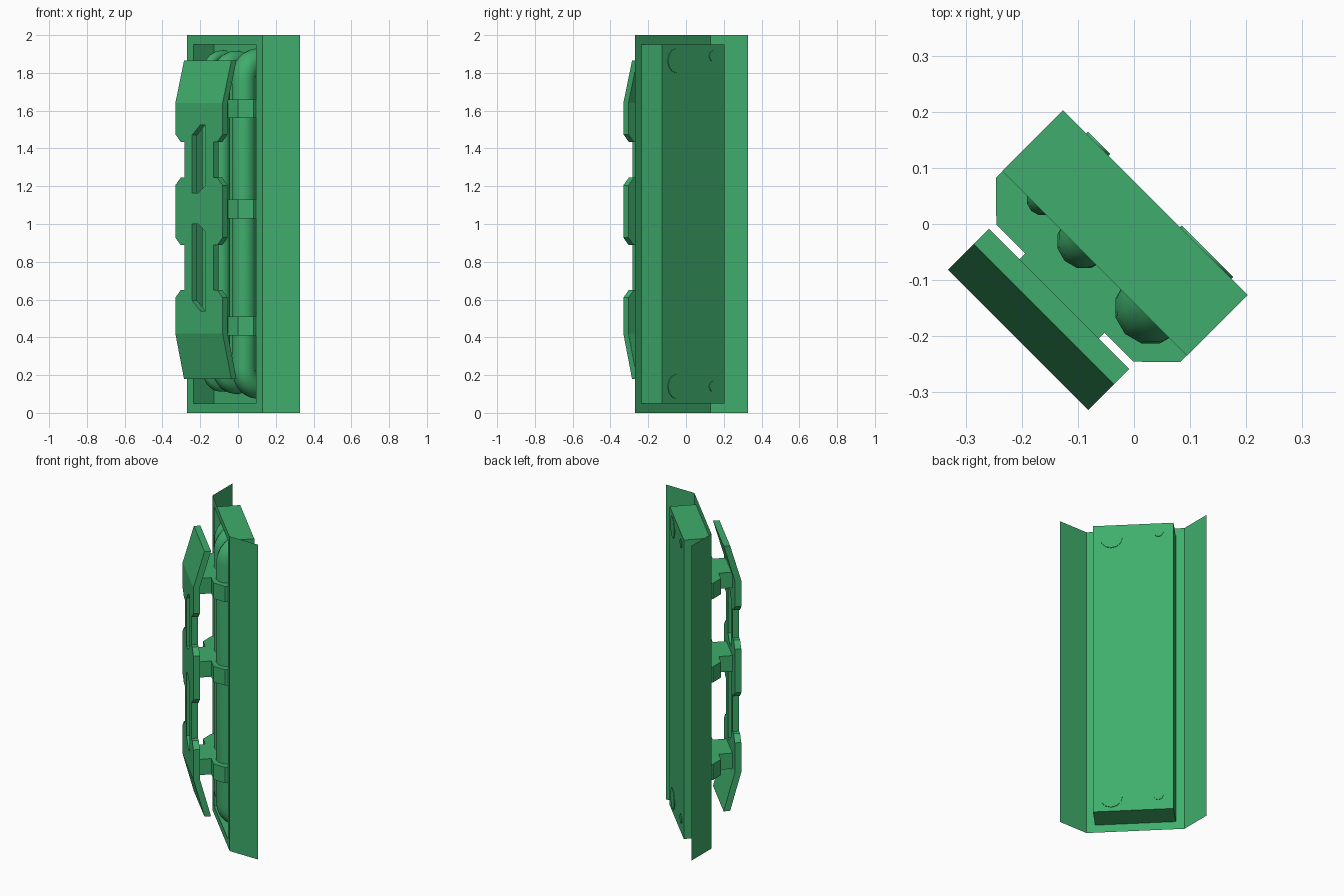
import bpy, bmesh, math

if "Cube" in bpy.data.objects:
    bpy.data.objects.remove(bpy.data.objects["Cube"])

# Local frame: X along the panel, -Y outward from its face, Z up; everything is turned -45 degrees
TURN = -math.pi / 4
green = bpy.data.materials.new("green_paint")
green.diffuse_color = (0.05, 0.42, 0.15, 1)
green.use_nodes = True
green.node_tree.nodes["Principled BSDF"].inputs["Base Color"].default_value = green.diffuse_color


def finish(obj):
    obj.rotation_euler[2] = TURN
    obj.data.materials.append(green)
    return obj


def mesh_object(name, bm):
    mesh = bpy.data.meshes.new(name)
    bm.to_mesh(mesh)
    bm.free()
    obj = bpy.data.objects.new(name, mesh)
    bpy.context.collection.objects.link(obj)
    return obj


def add_prism(bm, pts, a, b, place):
    """Solid between levels a and b; place(p, q, level) gives the 3D point."""
    lo = [bm.verts.new(place(p, q, a)) for p, q in pts]
    hi = [bm.verts.new(place(p, q, b)) for p, q in pts]
    n = len(pts)
    faces = [bm.faces.new(lo), bm.faces.new(hi[::-1])]
    for i in range(n):
        j = (i + 1) % n
        faces.append(bm.faces.new((lo[j], lo[i], hi[i], hi[j])))
    bmesh.ops.recalc_face_normals(bm, faces=faces)


def from_top(u, v, z):
    return (u, -v, z)


def from_side(v, z, u):
    return (u, -v, z)


def from_front(u, z, v):
    return (u, -v, z)


# Wall panel: thin folded sheet with a recessed niche
bm = bmesh.new()


def rect(u, v, z0, z1):
    return [bm.verts.new((x, -v, z)) for x, z in ((-u, z0), (u, z0), (u, z1), (-u, z1))]


outer = rect(0.283, 0.099, 0, 2)
inner = rect(0.233, 0.099, 0.05, 1.95)
back = rect(0.233, -0.054, 0.05, 1.95)
wing = rect(0.424, -0.042, 0, 2)
for a, b in ((outer, inner), (inner, back)):
    for i in range(4):
        j = (i + 1) % 4
        bm.faces.new((a[i], a[j], b[j], b[i]))
bm.faces.new(back)
bm.faces.new((outer[1], wing[1], wing[2], outer[2]))
bm.faces.new((wing[0], outer[0], outer[3], wing[3]))
finish(mesh_object("wall_panel", bm))


# Pipes: vertical runs that bend back into the niche at both ends
def pipe(name, u, r, z0, z1, end_v, run_v=0.085, bend=0.1, steps=6):
    arc = [(run_v - bend + bend * math.sin(t), z0 + bend - bend * math.cos(t))
           for t in (k * math.pi / 2 / steps for k in range(steps + 1))]
    path = [(end_v, z0)] + arc
    path += [(v, z0 + z1 - z) for v, z in reversed(path)]
    curve = bpy.data.curves.new(name, 'CURVE')
    curve.dimensions = '3D'
    curve.bevel_depth = r
    curve.bevel_resolution = 4
    curve.use_fill_caps = True
    spline = curve.splines.new('POLY')
    spline.points.add(len(path) - 1)
    for p, (v, z) in zip(spline.points, path):
        p.co = (u, -v, z, 1)
    obj = bpy.data.objects.new(name, curve)
    bpy.context.collection.objects.link(obj)
    bpy.ops.object.select_all(action='DESELECT')
    obj.select_set(True)
    bpy.context.view_layer.objects.active = obj
    bpy.ops.object.convert(target='MESH')
    bpy.ops.object.shade_smooth_by_angle(angle=math.radians(40))
    finish(bpy.context.view_layer.objects.active)


pipe("large_pipe", 0.127, 0.065, 0.14, 1.865, -0.058)
pipe("medium_pipe", -0.041, 0.049, 0.15, 1.868, -0.05)
pipe("small_pipe", -0.146, 0.028, 0.14, 1.89, -0.058)

# Brackets across the pipes, each with a stub that carries the cover
bracket = [(-0.232, -0.05), (0.232, -0.05), (0.232, 0.116),
           (0.173, 0.174), (-0.173, 0.174), (-0.232, 0.116)]
stub = [(-0.1, 0.174), (0.1, 0.174), (0.1, 0.256), (-0.1, 0.256)]
for i, z in enumerate((0.46, 1.08, 1.61)):
    for label, shape in (("bracket", bracket), ("cover_stub", stub)):
        bm = bmesh.new()
        add_prism(bm, shape, z - 0.05, z + 0.05, from_top)
        finish(mesh_object(f"{label}_{i + 1}", bm))

# Cover plate: bent strip
bm = bmesh.new()
strip = [(0.227, 0.18), (0.292, 0.42), (0.292, 1.64), (0.227, 1.865),
         (0.189, 1.865), (0.254, 1.64), (0.254, 0.42), (0.189, 0.18)]
add_prism(bm, strip, -0.177, 0.177, from_side)
cover = finish(mesh_object("cover_plate", bm))

# Side notches and angled slots cut from the cover
bm = bmesh.new()
for z0, z1 in ((0.65, 0.888), (1.245, 1.435)):
    for s in (-1, 1):
        notch = [(0.107, z0), (0.137, z0), (0.177, z0 - 0.04), (0.21, z0 - 0.04),
                 (0.21, z1 + 0.04), (0.177, z1 + 0.04), (0.137, z1), (0.107, z1)]
        add_prism(bm, [(s * u, z) for u, z in notch], 0.2, 0.35, from_front)
for z0, z1, flip in ((1.165, 1.525, False), (0.54, 1.0, True)):
    slot = [(-0.052, z0), (-0.005, z0), (0.047, z0 + 0.04), (0.047, z1),
            (0.01, z1), (-0.052, z1 - 0.055)]
    if flip:
        slot = [(u, z0 + z1 - z) for u, z in slot]
    add_prism(bm, slot, 0.2, 0.35, from_front)
cutter = mesh_object("cover_cutter", bm)
cutter.rotation_euler[2] = TURN
cutter.hide_render = True
cut = cover.modifiers.new("cutouts", 'BOOLEAN')
cut.operation = 'DIFFERENCE'
cut.solver = 'EXACT'
cut.object = cutter
bpy.context.view_layer.update()
bpy.context.view_layer.objects.active = cover
bpy.ops.object.modifier_apply(modifier=cut.name)
bpy.data.objects.remove(cutter)
